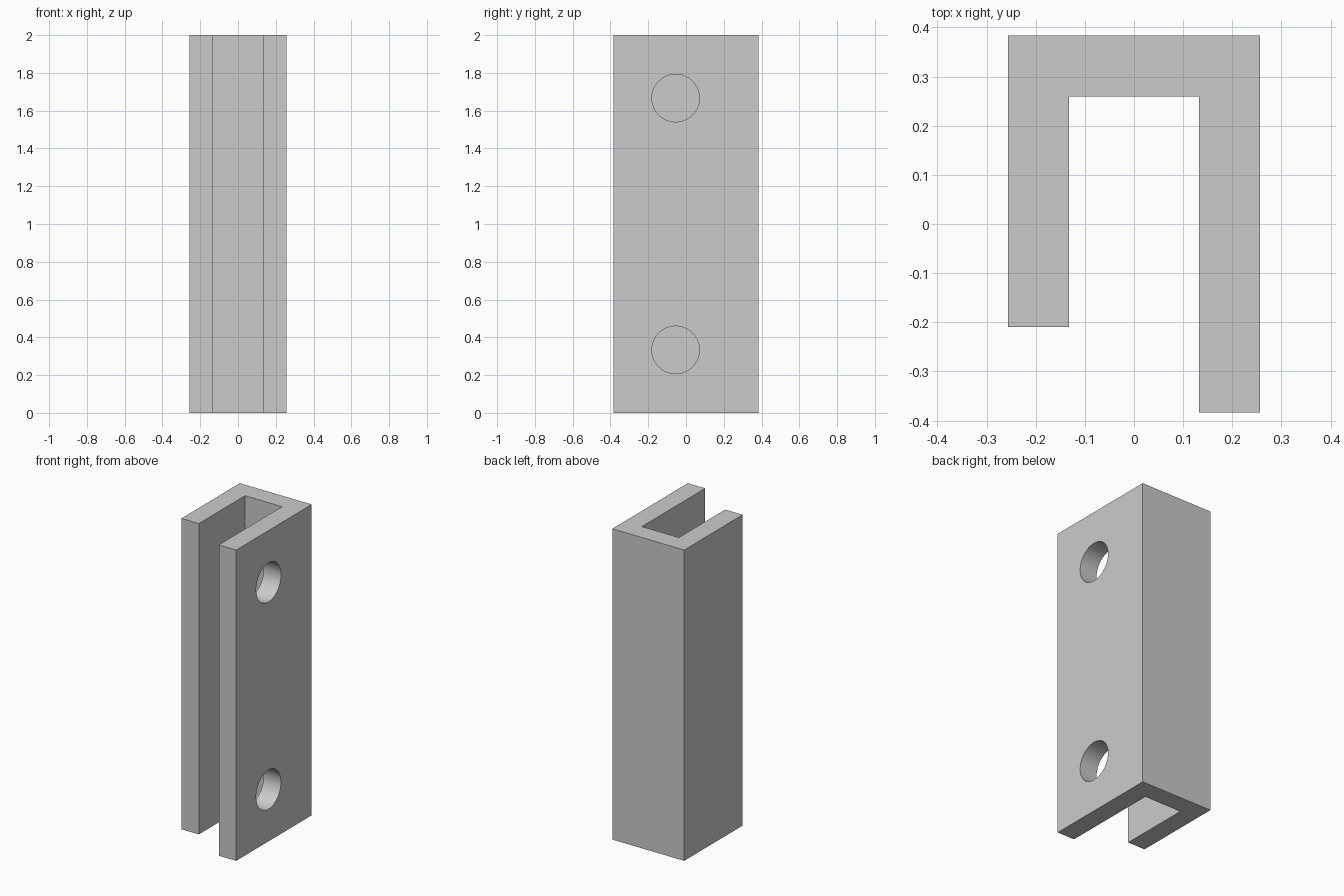
import bpy
import bmesh
import math

cube = bpy.data.objects.get("Cube")
if cube:
    bpy.data.objects.remove(cube, do_unlink=True)

HEIGHT = 2.0
WALL = 0.124
HALF_X = 0.256
HALF_Y = 0.384
SHORT_END = -0.21
HOLE_Y = -0.055
HOLE_RADIUS = 0.126

grey = bpy.data.materials.new("plain grey")
grey.use_nodes = True
colour = (0.6, 0.6, 0.6, 1)
grey.diffuse_color = colour
grey.node_tree.nodes["Principled BSDF"].inputs["Base Color"].default_value = colour

# Channel: U-shaped profile with one long and one short wall, raised to full height
inner_x = HALF_X - WALL
inner_y = HALF_Y - WALL
profile = [
    (-HALF_X, SHORT_END), (-inner_x, SHORT_END),
    (-inner_x, inner_y), (inner_x, inner_y),
    (inner_x, -HALF_Y), (HALF_X, -HALF_Y),
    (HALF_X, HALF_Y), (-HALF_X, HALF_Y),
]
bm = bmesh.new()
base = bm.faces.new([bm.verts.new((x, y, 0)) for x, y in profile])
raised = bmesh.ops.extrude_face_region(bm, geom=[base])["geom"]
top = [v for v in raised if isinstance(v, bmesh.types.BMVert)]
bmesh.ops.translate(bm, verts=top, vec=(0, 0, HEIGHT))
bmesh.ops.recalc_face_normals(bm, faces=bm.faces)
mesh = bpy.data.meshes.new("channel_bracket")
bm.to_mesh(mesh)
bm.free()
mesh.materials.append(grey)
bracket = bpy.data.objects.new("channel_bracket", mesh)
bpy.context.collection.objects.link(bracket)

# Two round bolt holes through the long wall only
cutters = []
for name, z in (("lower", HEIGHT / 6), ("upper", HEIGHT * 5 / 6)):
    bpy.ops.mesh.primitive_cylinder_add(
        vertices=64, radius=HOLE_RADIUS, depth=WALL * 2,
        location=(HALF_X - WALL / 2, HOLE_Y, z), rotation=(0, math.pi / 2, 0))
    cutter = bpy.context.object
    cutter.name = name + "_hole_cutter"
    cutter.hide_render = True
    cutter.data.materials.append(grey)
    cutters.append(cutter)
    cut = bracket.modifiers.new(name + "_hole", "BOOLEAN")
    cut.operation = "DIFFERENCE"
    cut.solver = "EXACT"
    cut.object = cutter

# Apply the cuts, drop the cutters and smooth the hole walls
bpy.ops.object.select_all(action="DESELECT")
bracket.select_set(True)
bpy.context.view_layer.objects.active = bracket
for name in [m.name for m in bracket.modifiers]:
    bpy.ops.object.modifier_apply(modifier=name)
for cutter in cutters:
    bpy.data.objects.remove(cutter, do_unlink=True)
bpy.ops.object.shade_smooth_by_angle(angle=math.radians(30))
